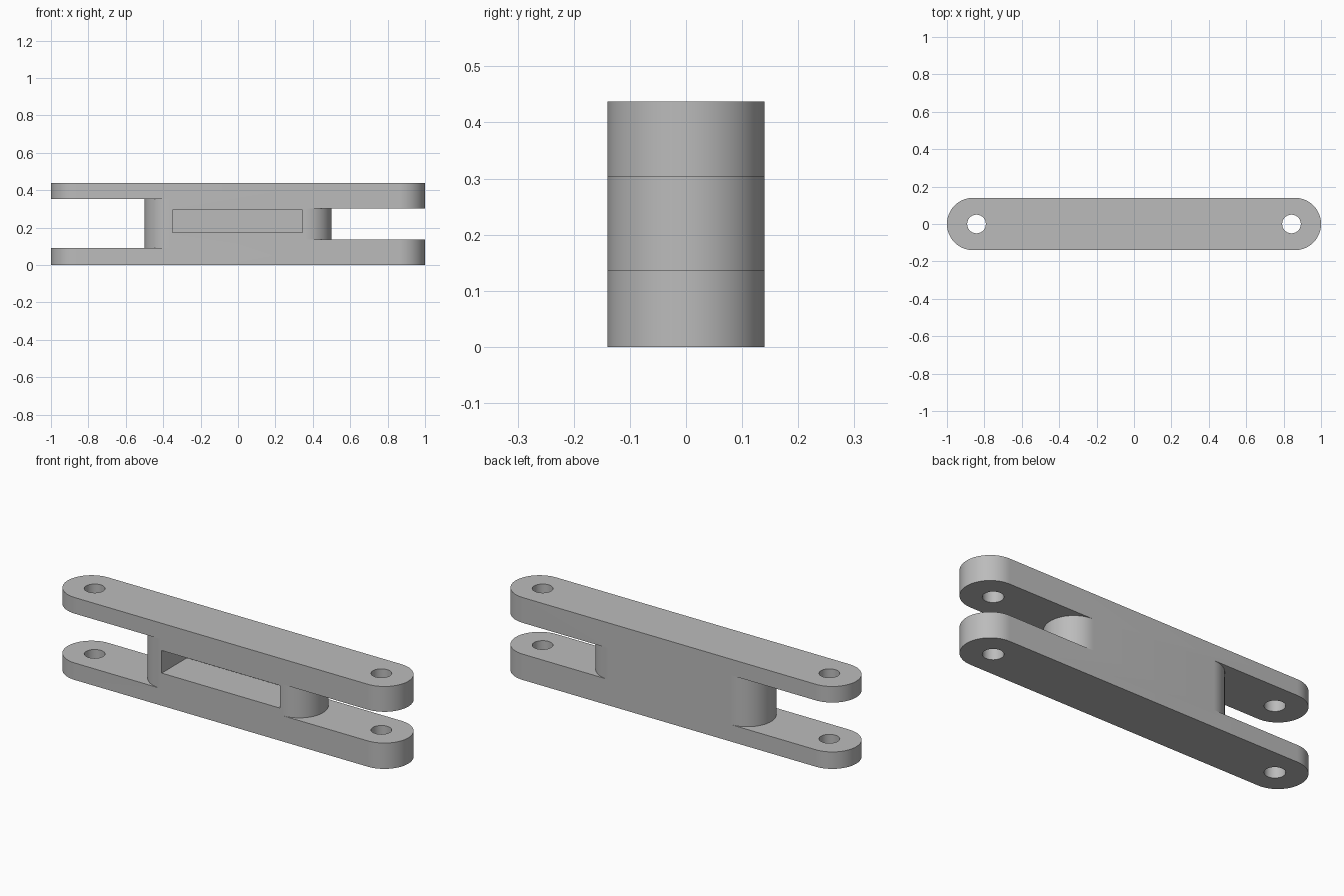
import bpy, bmesh
from math import sin, cos, pi, radians

HALF_WIDTH = 0.14
HEIGHT = 0.4375
END_CENTRE = 1 - HALF_WIDTH
WEB_CENTRE = 0.36
HOLE_X = 0.842

old = bpy.data.objects.get("Cube")
if old:
    bpy.data.objects.remove(old, do_unlink=True)

grey = bpy.data.materials.new("plain grey")
grey.use_nodes = True
colour = (0.5, 0.5, 0.5, 1)
grey.diffuse_color = colour
grey.node_tree.nodes["Principled BSDF"].inputs["Base Color"].default_value = colour


def arc(cx, r, start, end, steps):
    """Points on an arc centred on the x axis, angles in degrees."""
    angles = [radians(start + (end - start) * i / steps) for i in range(steps + 1)]
    return [(cx + r * cos(a), r * sin(a)) for a in angles]


def prism(name, outline, z0, z1):
    """Extrude a flat outline from z0 to z1."""
    bm = bmesh.new()
    base = bm.faces.new([bm.verts.new((x, y, z0)) for x, y in outline])
    top = bmesh.ops.extrude_face_region(bm, geom=[base])["geom"]
    bmesh.ops.translate(bm, vec=(0, 0, z1 - z0),
                        verts=[v for v in top if isinstance(v, bmesh.types.BMVert)])
    bmesh.ops.recalc_face_normals(bm, faces=bm.faces)
    mesh = bpy.data.meshes.new(name)
    bm.to_mesh(mesh)
    bm.free()
    mesh.materials.append(grey)
    obj = bpy.data.objects.new(name, mesh)
    bpy.context.collection.objects.link(obj)
    return obj


def cut(body, cutter):
    """Subtract the cutter from the body and discard it."""
    bpy.context.view_layer.objects.active = body
    mod = body.modifiers.new("cut", "BOOLEAN")
    mod.operation = "DIFFERENCE"
    mod.solver = "EXACT"
    mod.object = cutter
    bpy.ops.object.modifier_apply(modifier=mod.name)
    bpy.data.objects.remove(cutter, do_unlink=True)


# Round-ended link body
link = prism("double_fork_link",
             arc(END_CENTRE, HALF_WIDTH, -90, 90, 40)
             + arc(-END_CENTRE, HALF_WIDTH, 90, 270, 40), 0, HEIGHT)

# Fork gaps: narrow on the left, wide on the right, around a rounded web
for side, z0, z1 in ((1, 0.137, 0.303), (-1, 0.09, 0.352)):
    gap = arc(WEB_CENTRE, HALF_WIDTH, -90, 90, 40)
    gap += [(WEB_CENTRE, 0.3), (1.2, 0.3), (1.2, -0.3), (WEB_CENTRE, -0.3)]
    cut(link, prism("fork_gap", [(side * x, y) for x, y in gap], z0, z1))

# Pin holes through both fork arms
for side in (-1, 1):
    cut(link, prism("pin_hole", arc(side * HOLE_X, 0.05, 0, 348.75, 31), -0.1, HEIGHT + 0.1))

# Blind rectangular pocket in the front
cut(link, prism("front_pocket",
                [(-0.35, -0.3), (0.345, -0.3), (0.345, 0.07), (-0.35, 0.07)], 0.173, 0.293))

bpy.ops.object.select_all(action="DESELECT")
link.select_set(True)
bpy.context.view_layer.objects.active = link
bpy.ops.object.shade_smooth_by_angle(angle=radians(30))
